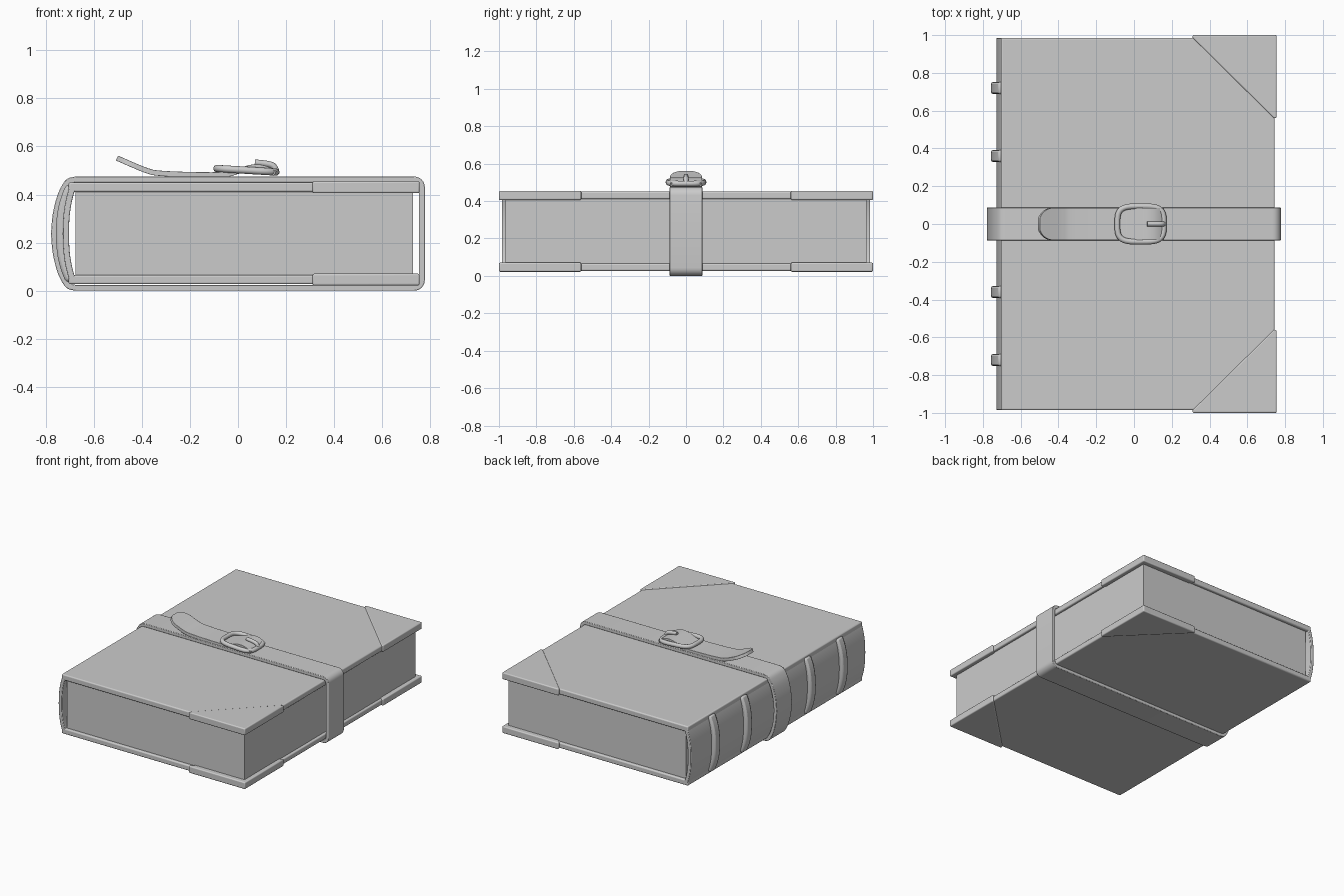
import bpy, bmesh, math
from mathutils import Vector

if "Cube" in bpy.data.objects:
    bpy.data.objects.remove(bpy.data.objects["Cube"])

MID = 0.2375  # mid height of the book


def finish(bm, name, bevel=0.0, segments=2):
    bmesh.ops.recalc_face_normals(bm, faces=bm.faces)
    me = bpy.data.meshes.new(name)
    bm.to_mesh(me)
    bm.free()
    ob = bpy.data.objects.new(name, me)
    bpy.context.collection.objects.link(ob)
    if bevel:
        m = ob.modifiers.new("bevel", 'BEVEL')
        m.width, m.segments, m.limit_method = bevel, segments, 'ANGLE'
        m.angle_limit = math.radians(40)
    bpy.ops.object.select_all(action='DESELECT')
    bpy.context.view_layer.objects.active = ob
    ob.select_set(True)
    bpy.ops.object.shade_smooth_by_angle(angle=math.radians(35))
    return ob


def box(name, x0, x1, y0, y1, z0, z1, bevel=0.0):
    bm = bmesh.new()
    for v in bmesh.ops.create_cube(bm, size=1)["verts"]:
        v.co = ((x0 + x1) / 2 + v.co.x * (x1 - x0),
                (y0 + y1) / 2 + v.co.y * (y1 - y0),
                (z0 + z1) / 2 + v.co.z * (z1 - z0))
    return finish(bm, name, bevel, 3)


def smooth_path(pts, n=5):
    """Catmull-Rom resampling of an open path."""
    p = [Vector(q) for q in pts]
    p = [2 * p[0] - p[1]] + p + [2 * p[-1] - p[-2]]
    out = []
    for a, b, c, d in zip(p, p[1:], p[2:], p[3:]):
        for i in range(n):
            t = i / n
            out.append(0.5 * (2 * b + (c - a) * t + (2 * a - 5 * b + 4 * c - d) * t * t
                              + (3 * b - a - 3 * c + d) * t ** 3))
    return out + [p[-2]]


def ribbon(name, path, half_t, half_w, y=0.0, closed=False, bevel=0.0):
    """Flat band along an (x, z) path; half_w maps path x to half width."""
    bm = bmesh.new()
    n, rings = len(path), []
    for i, p in enumerate(path):
        a = path[(i - 1) % n] if closed or i else p
        b = path[(i + 1) % n] if closed or i < n - 1 else p
        t = (b - a).normalized()
        nx, nz = -t.y * half_t, t.x * half_t
        w = half_w(p.x)
        rings.append([bm.verts.new((p.x + s * nx, y + k * w, p.y + s * nz))
                      for s, k in ((1, -1), (1, 1), (-1, 1), (-1, -1))])
    for i in range(n if closed else n - 1):
        r, q = rings[i], rings[(i + 1) % n]
        for j in range(4):
            bm.faces.new((r[j], r[(j + 1) % 4], q[(j + 1) % 4], q[j]))
    if not closed:
        bm.faces.new(rings[0])
        bm.faces.new(rings[-1])
    return finish(bm, name, bevel)


def wire(name, pts, radius, cyclic=False):
    cu = bpy.data.curves.new(name, 'CURVE')
    cu.dimensions, cu.bevel_depth, cu.bevel_resolution = '3D', radius, 4
    cu.use_fill_caps = True
    sp = cu.splines.new('POLY')
    sp.points.add(len(pts) - 1)
    for q, p in zip(sp.points, pts):
        q.co = (*p, 1)
    sp.use_cyclic_u = cyclic
    tmp = bpy.data.objects.new(name + "_curve", cu)
    me = bpy.data.meshes.new_from_object(tmp)
    bpy.data.objects.remove(tmp)
    bm = bmesh.new()
    bm.from_mesh(me)
    return finish(bm, name)


# pages and the two covers
box("page_block", -0.675, 0.727, -0.965, 0.965, 0.06, 0.415)
for name, z0, z1 in (("bottom_cover", 0.027, 0.066), ("top_cover", 0.410, 0.451)):
    box(name, -0.705, 0.745, -0.985, 0.985, z0, z1, 0.008)

# triangular corner guards
for level, z0, z1 in (("bottom", 0.022, 0.071), ("top", 0.406, 0.455)):
    for end, s in (("front", -1), ("back", 1)):
        bm = bmesh.new()
        pts = [(0.31, 1.0), (0.755, 1.0), (0.755, 0.56), (0.74, 0.56), (0.31, 0.985)]
        f = bm.faces.new([bm.verts.new((x, s * y, z0)) for x, y in pts])
        ext = bmesh.ops.extrude_face_region(bm, geom=[f])["geom"]
        bmesh.ops.translate(bm, vec=(0, 0, z1 - z0),
                            verts=[v for v in ext if isinstance(v, bmesh.types.BMVert)])
        finish(bm, f"{level}_{end}_corner_guard", 0.007, 3)


# rounded spine with raised bands
def spine_path(x_end, x_mid, half_h, n=20):
    return [Vector((x_end + (x_mid - x_end) * (1 - abs(t) ** 2.4), MID + half_h * t))
            for t in (2 * i / n - 1 for i in range(n + 1))]


ribbon("spine", spine_path(-0.688, -0.716, 0.192), 0.013, lambda x: 0.985, bevel=0.004)
for i, y in enumerate((-0.72, -0.36, 0.36, 0.72)):
    ribbon(f"spine_band_{i + 1}", spine_path(-0.697, -0.738, 0.196), 0.019,
           lambda x: 0.032, y, bevel=0.012)

# closed strap around the book
half = [(-0.766, MID), (-0.759, 0.315), (-0.741, 0.39), (-0.720, 0.435),
        (-0.702, 0.456), (-0.675, 0.463)]
left = smooth_path(half, 4)
arc = [Vector((0.733 + 0.032 * math.sin(a), 0.431 + 0.032 * math.cos(a)))
       for a in (math.pi / 2 * i / 6 for i in range(7))]
upper = left + arc
lower = [Vector((p.x, 2 * MID - p.y)) for p in reversed(upper[1:])]
ribbon("strap", upper + lower, 0.012, lambda x: 0.087, closed=True, bevel=0.003)

# loose strap end with a rounded tip, threaded through the buckle
tail = [(-0.503, 0.552), (-0.497, 0.549), (-0.485, 0.544), (-0.465, 0.535), (-0.435, 0.522),
        (-0.38, 0.500), (-0.33, 0.489), (-0.2, 0.483), (-0.06, 0.483), (0.0, 0.497),
        (0.06, 0.514), (0.11, 0.510), (0.155, 0.487)]


def tail_width(x):
    u = min(1.0, max(0.0, (x + 0.508) / 0.075))
    return 0.085 * math.sqrt(max(0.03, 1 - (1 - u) ** 2))


ribbon("strap_tail", smooth_path(tail), 0.011, tail_width, bevel=0.003)

# buckle frame and prong
ring = []
for i in range(64):
    c, s = math.cos(math.tau * i / 64), math.sin(math.tau * i / 64)
    x = 0.035 + 0.123 * math.copysign(abs(c) ** 0.55, c)
    ring.append((x, 0.094 * math.copysign(abs(s) ** 0.55, s), 0.501 - 0.06 * (x - 0.035)))
wire("buckle_frame", ring, 0.015, True)
prong = smooth_path([(0.16, 0.497), (0.145, 0.520), (0.11, 0.529), (0.07, 0.533)])
wire("buckle_prong", [(p.x, 0, p.y) for p in prong], 0.013)
